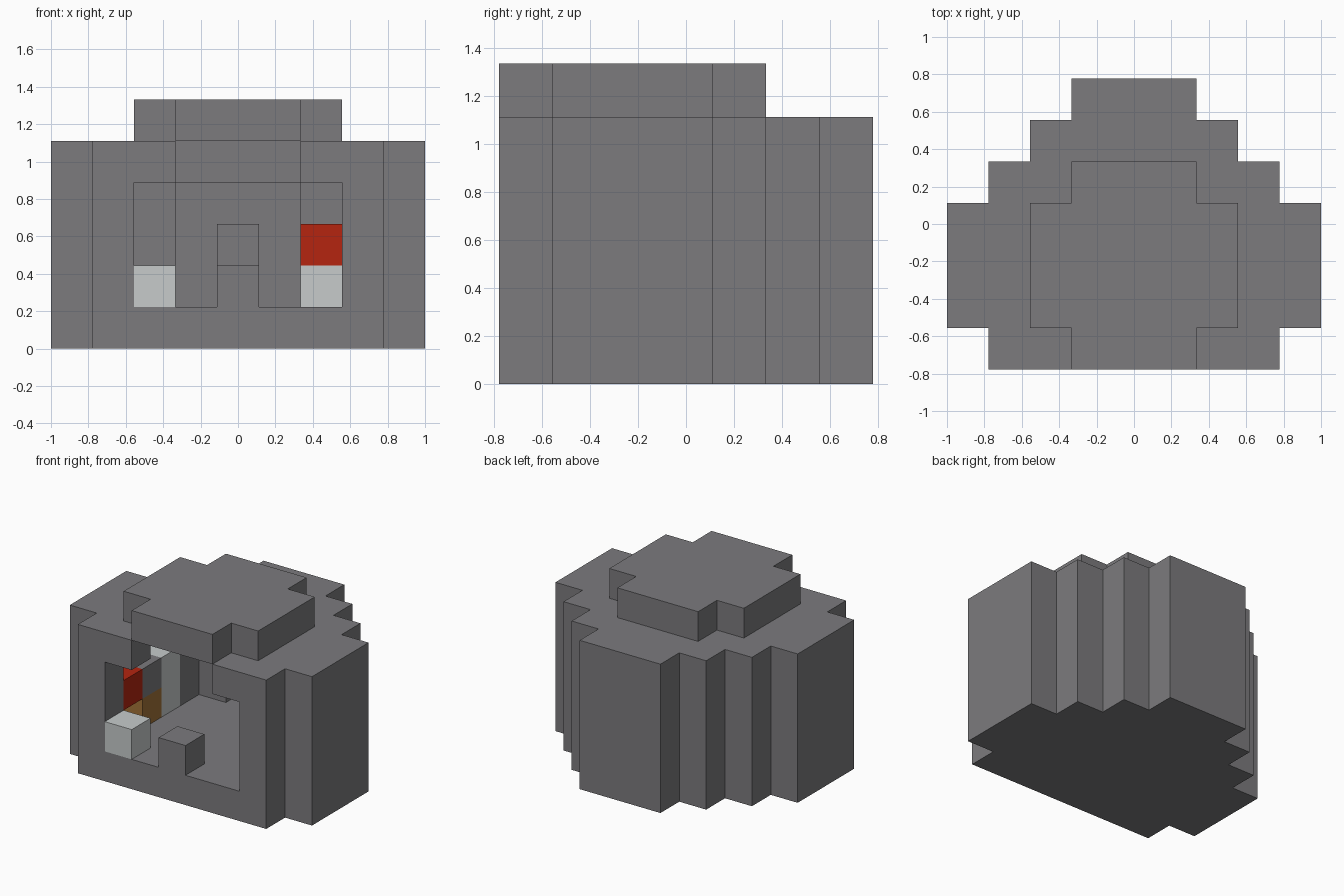
import bpy
import bmesh
import math
from mathutils import Vector

cube = bpy.data.objects.get("Cube")
if cube:
    bpy.data.objects.remove(cube, do_unlink=True)

UNIT = 2 / 9
ORIGIN = Vector((-1, -3.5 * UNIT, 0))


def material(name, rgb):
    m = bpy.data.materials.new(name)
    m.use_nodes = True
    color = (*rgb, 1)
    m.diffuse_color = color
    m.node_tree.nodes["Principled BSDF"].inputs["Base Color"].default_value = color
    return m


stone = material("stone grey", (0.20, 0.197, 0.207))
white = material("pale white", (0.57, 0.60, 0.60))
red = material("bright red", (0.46, 0.018, 0.005))
brown = material("wood brown", (0.36, 0.17, 0.04))


def area(spans, layers):
    """Blocks of a stepped plan: each row, front to back, fills a span in x."""
    return {(x, y, z) for y, span in spans.items()
            for x in range(span[0], span[1] + 1) for z in layers}


# Stepped plans of the house, its room and the raised roof
middle = range(1, 4)
house_plan = {0: (1, 7), **{y: (0, 8) for y in middle}, 4: (1, 7), 5: (2, 6), 6: (3, 5)}
room_plan = {0: (2, 6), **{y: (1, 7) for y in middle}, 4: (2, 6), 5: (3, 5)}
roof_plan = {0: (3, 5), **{y: (2, 6) for y in middle}, 4: (3, 5)}

room = area(room_plan, range(1, 4)) | area(roof_plan, [4])

parts = {
    "floor_slab": (stone, area(house_plan, [0])),
    "walls": (stone, area(house_plan, range(1, 5)) - room),
    "raised_roof": (stone, area(roof_plan, [5])),
    # Furnishings
    "door_step": (stone, {(4, 0, 1)}),
    "entrance_block": (white, {(2, 0, 1)}),
    "wall_lamp": (red, {(1, 1, 2)}),
    "wood_chest": (brown, {(1, 2, 1)}),
    "chest_shelf": (stone, {(1, 2, 2)}),
    "tall_cabinet": (white, {(1, 3, 1), (1, 3, 2)}),
    "corner_cabinet": (white, {(6, 4, 1)}),
    "corner_lamp": (red, {(6, 4, 2)}),
    "back_pillar": (stone, {(4, 5, 1), (4, 5, 2)}),
}
filled = set().union(*(cells for _, cells in parts.values()))


def build(name, mat, cells):
    """Make the exposed faces of a set of blocks and merge the flat areas."""
    bm = bmesh.new()
    for cell in sorted(cells):
        for axis in range(3):
            for side in (0, 1):
                step = list(cell)
                step[axis] += 2 * side - 1
                if tuple(step) in filled:
                    continue
                corners = []
                for a, b in ((0, 0), (1, 0), (1, 1), (0, 1)):
                    p = Vector(cell)
                    p[axis] += side
                    p[(axis + 1) % 3] += a
                    p[(axis + 2) % 3] += b
                    corners.append(bm.verts.new(ORIGIN + p * UNIT))
                bm.faces.new(corners if side else corners[::-1])
    bmesh.ops.remove_doubles(bm, verts=bm.verts, dist=UNIT / 100)
    bmesh.ops.dissolve_limit(bm, angle_limit=math.radians(1),
                             verts=bm.verts, edges=bm.edges)
    mesh = bpy.data.meshes.new(name)
    bm.to_mesh(mesh)
    bm.free()
    mesh.materials.append(mat)
    bpy.context.collection.objects.link(bpy.data.objects.new(name, mesh))


for part_name, (mat, cells) in parts.items():
    build(part_name, mat, cells)
